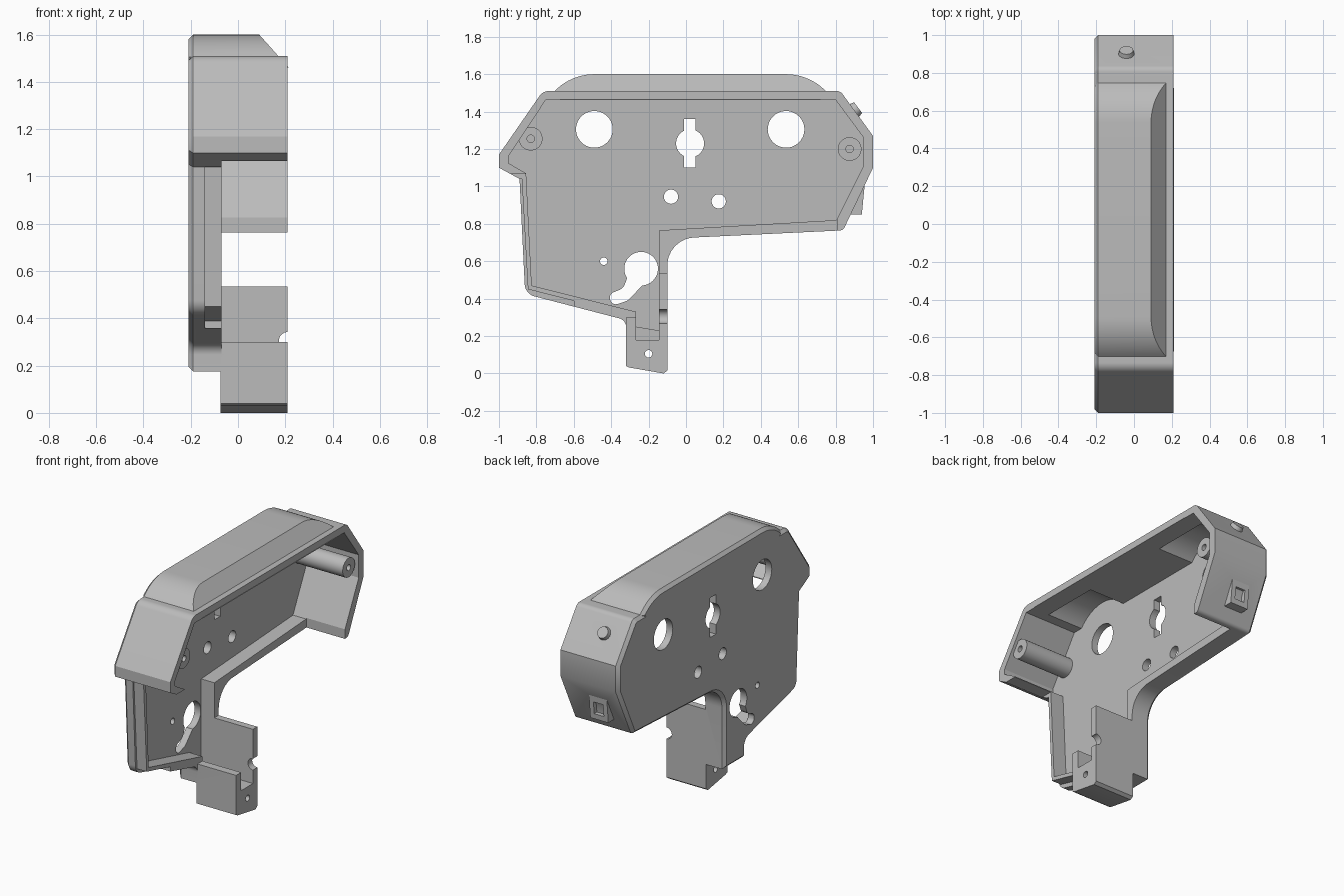
import bpy, bmesh
from math import sin, cos, pi, atan2
from mathutils import Vector, Matrix

cube = bpy.data.objects.get("Cube")
if cube:
    bpy.data.objects.remove(cube, do_unlink=True)

grey = bpy.data.materials.new("light grey plastic")
grey.use_nodes = True
grey.diffuse_color = (0.5, 0.5, 0.5, 1)
grey.node_tree.nodes["Principled BSDF"].inputs["Base Color"].default_value = (0.5, 0.5, 0.5, 1)

BACK, FLOOR, LOW, OPEN = -0.21, -0.165, -0.07, 0.21


def fillet(corners, steps=8):
    """Round the (y, z, radius) corners of a closed outline."""
    out = []
    for i, c in enumerate(corners):
        p = Vector(c[:2])
        if len(c) < 3:
            out.append(p)
            continue
        a = (Vector(corners[i - 1][:2]) - p).normalized()
        b = (Vector(corners[(i + 1) % len(corners)][:2]) - p).normalized()
        half = a.angle(b) / 2
        reach = c[2] / abs(sin(half) / cos(half))
        centre = p + (a + b).normalized() * (c[2] / sin(half))
        start, end = p + a * reach - centre, p + b * reach - centre
        for k in range(steps + 1):
            t = k / steps
            out.append(centre + (start * (1 - t) + end * t).normalized() * c[2])
    return out


def circle(y, z, r, n=40):
    return [(y + r * cos(2 * pi * k / n), z + r * sin(2 * pi * k / n)) for k in range(n)]


def finish(name, bm):
    bmesh.ops.recalc_face_normals(bm, faces=bm.faces)
    mesh = bpy.data.meshes.new(name)
    bm.to_mesh(mesh)
    bm.free()
    mesh.materials.append(grey)
    ob = bpy.data.objects.new(name, mesh)
    bpy.context.collection.objects.link(ob)
    return ob


def prism(name, outline, x0, x1, chamfer=0):
    """Extrude a (y, z) outline along x; x1 may be a function of z."""
    bm = bmesh.new()
    far = x1 if callable(x1) else (lambda z: x1)
    near_v = [bm.verts.new((x0, y, z)) for y, z in outline]
    far_v = [bm.verts.new((far(z), y, z)) for y, z in outline]
    n = len(near_v)
    cap = bm.faces.new(near_v)
    bm.faces.new(far_v[::-1])
    for i in range(n):
        j = (i + 1) % n
        bm.faces.new((near_v[j], near_v[i], far_v[i], far_v[j]))
    if chamfer:
        bmesh.ops.recalc_face_normals(bm, faces=bm.faces)
        bmesh.ops.bevel(bm, geom=list(cap.edges), offset=chamfer, segments=1, affect='EDGES')
    return finish(name, bm)


def cone(name, centre, r0, r1, depth, turn):
    bm = bmesh.new()
    bmesh.ops.create_cone(bm, cap_ends=True, segments=32, radius1=r0, radius2=r1, depth=depth,
                          matrix=Matrix.Translation(centre) @ Matrix.Rotation(turn, 4, 'X'))
    return finish(name, bm)


def combine(target, tool, operation='DIFFERENCE'):
    mod = target.modifiers.new("combine", 'BOOLEAN')
    mod.operation, mod.object, mod.solver = operation, tool, 'EXACT'
    bpy.context.view_layer.objects.active = target
    bpy.ops.object.modifier_apply(modifier=mod.name)
    bpy.data.objects.remove(tool, do_unlink=True)


def cut(outline, x0, x1, target=None):
    combine(target or shell, prism("cutter", outline, x0, x1))


# Outer body
shell = prism("shell", fillet([
    (-1, 1.1), (-1, 1.17), (-0.765, 1.51, 0.06), (0.825, 1.51, 0.04), (1, 1.27), (1, 1.1),
    (0.84, 0.765, 0.03), (-0.1, 0.72, 0.15), (-0.1, 0.175), (-0.32, 0.175),
    (-0.32, 0.285, 0.05), (-0.86, 0.425, 0.07), (-0.89, 1.04)]), BACK, OPEN, 0.02)

# Raised top, rounded at both ends and sloped on the open side
DIALS = (-0.49, 0.535)
DIAL_Z = 1.305
hump = []
for y, side in zip(DIALS, (1, -1)):
    arc = [(y - side * 0.295 * cos(t), DIAL_Z + 0.295 * sin(t))
           for t in [0.75 + k * (pi / 2 - 0.75) / 10 for k in range(11)]]
    hump += arc[::side]
hump = [(hump[0][0] + 0.08, 1.4)] + hump + [(hump[-1][0] - 0.08, 1.4)]
combine(shell, prism("top_hump", hump, BACK, lambda z: 0.17 - 0.89 * (z - 1.51), 0.02), 'UNION')

# Main cavity and the two round pockets under the raised top
cut([(-0.95, 1.125), (-0.95, 1.16), (-0.75, 1.462), (0.8, 1.462), (0.95, 1.26), (0.95, 1.11),
     (0.805, 0.82), (-0.145, 0.765), (-0.145, 0.23), (-0.268, 0.25), (-0.268, 0.33),
     (-0.825, 0.47), (-0.855, 1.07)], FLOOR, 0.4)
for y in DIALS:
    cut(circle(y, DIAL_Z, 0.25), FLOOR, 0.09)

# Lower walls are shallow, with a stepped lip at the front
cut([(-1.1, 0), (-1.1, 1.065), (0.5, 1.065), (0.808, 0.95), (0.808, 0)], LOW, 0.4)
cut([(-1.1, 1.04), (-0.878, 1.04), (-0.845, 0.45), (-0.6, 0.388), (-0.6, 0.2), (-1.1, 0.2)],
    -0.14, 0)

# Handle block with its slot and upright tab
handle = prism("handle", [
    (-0.32, 0.3), (-0.32, 0.04), (-0.305, 0.032), (-0.12, 0), (-0.1, 0.015), (-0.1, 0.535),
    (-0.145, 0.535), (-0.145, 0.18), (-0.268, 0.18), (-0.268, 0.3)], -0.075, OPEN)
combine(handle, cone("cutter", (OPEN, -0.12, 0.305), 0.037, 0.037, 0.2, pi / 2))
cut(circle(-0.2, 0.105, 0.02, 20), -0.3, 0.4, handle)
combine(shell, handle, 'UNION')

# Screw posts
for y, z in ((-0.83, 1.255), (0.875, 1.2)):
    combine(shell, prism("screw_post", circle(y, z, 0.063), FLOOR - 0.02, 0.19), 'UNION')
    cut(circle(y, z, 0.02, 20), -0.05, 0.4)

# Openings through the side plate
openings = [circle(y, DIAL_Z, 0.098) for y in DIALS]
openings += [circle(0.022, 1.23, 0.075), [(-0.01, 1.1), (0.052, 1.1), (0.052, 1.36), (-0.01, 1.36)],
             circle(-0.08, 0.945, 0.038), circle(0.175, 0.92, 0.038), circle(-0.44, 0.6, 0.02),
             circle(-0.24, 0.56, 0.09),
             fillet([(-0.3, 0.55), (-0.335, 0.455, 0.05), (-0.41, 0.425, 0.03), (-0.4, 0.36, 0.03),
                     (-0.31, 0.39, 0.06), (-0.23, 0.475, 0.03), (-0.22, 0.55)])]
for outline in openings:
    cut(outline, -0.3, FLOOR + 0.03)

# Round button on the upper back slope
combine(shell, cone("back_button", (-0.04, 0.9, 1.406), 0.048, 0.036, 0.05, -atan2(0.8, 0.6)), 'UNION')

# Square socket on the lower back slope
socket = prism("back_socket", [(0.955, 1.005), (0.94, 0.85), (0.87, 0.85), (0.9, 0.94)], -0.095, 0.035)
cut([(1, 0.965), (0.925, 0.965), (0.915, 0.885), (1, 0.885)], -0.065, 0.005, socket)
combine(shell, socket, 'UNION')

# Smooth the round surfaces while keeping edges crisp
bpy.ops.object.select_all(action='DESELECT')
shell.select_set(True)
bpy.context.view_layer.objects.active = shell
bpy.ops.object.shade_smooth_by_angle(angle=0.45)
